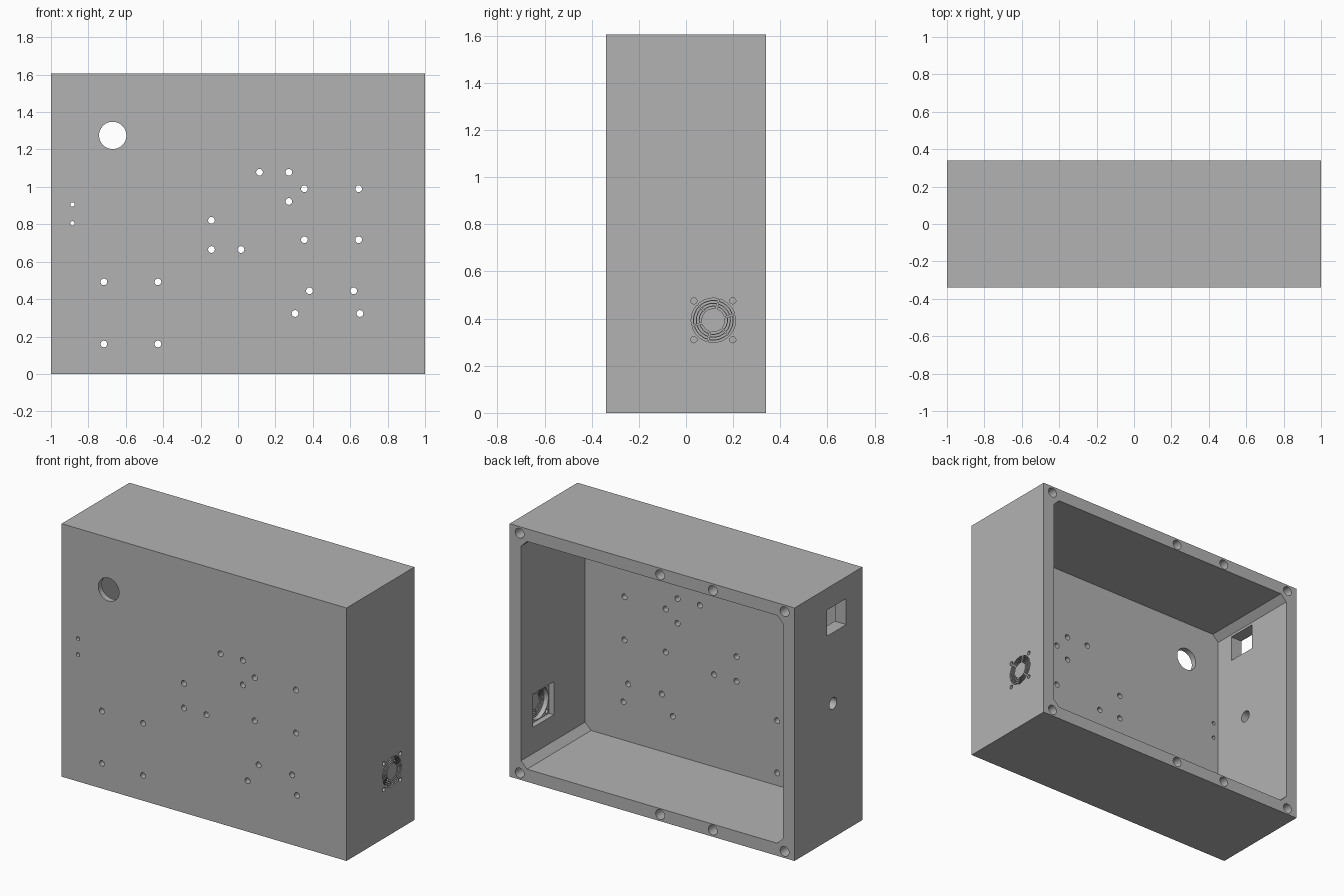
import bpy
import bmesh
from math import cos, sin, pi, radians

old = bpy.data.objects.get("Cube")
if old:
    bpy.data.objects.remove(old, do_unlink=True)

W, D, H = 1.0, 0.34, 1.605     # half width, half depth, height
WALL, FRONT, CHAMFER = 0.08, 0.037, 0.042

grey = bpy.data.materials.new("plain_grey")
grey.use_nodes = True
colour = (0.45, 0.45, 0.45, 1)
grey.diffuse_color = colour
grey.node_tree.nodes["Principled BSDF"].inputs["Base Color"].default_value = colour


def circle(u, v, r, n=32):
    return [(u + r * cos(2 * pi * i / n), v + r * sin(2 * pi * i / n)) for i in range(n)]


def rect(u0, u1, v0, v1):
    return [(u0, v0), (u1, v0), (u1, v1), (u0, v1)]


def ring_sector(u, v, r0, r1, a0, a1, n=8):
    angles = [a0 + (a1 - a0) * i / n for i in range(n + 1)]
    arc = [(r1, a) for a in angles] + [(r0, a) for a in reversed(angles)]
    return [(u + r * cos(a), v + r * sin(a)) for r, a in arc]


def prism(profile, axis, start, end):
    """Describe a profile swept along x (profile is y, z) or y (profile is x, z)."""
    place = (lambda u, v, t: (t, u, v)) if axis == "x" else (lambda u, v, t: (u, t, v))
    return [[place(u, v, t) for u, v in profile] for t in (start, end)]


def make_object(name, prisms):
    bm = bmesh.new()
    for ends in prisms:
        a, b = [[bm.verts.new(p) for p in ring] for ring in ends]
        bm.faces.new(a)
        bm.faces.new(list(reversed(b)))
        for i in range(len(a)):
            j = (i + 1) % len(a)
            bm.faces.new((a[j], a[i], b[i], b[j]))
    bmesh.ops.recalc_face_normals(bm, faces=bm.faces)
    mesh = bpy.data.meshes.new(name)
    bm.to_mesh(mesh)
    bm.free()
    mesh.materials.append(grey)
    obj = bpy.data.objects.new(name, mesh)
    bpy.context.collection.objects.link(obj)
    return obj


def cut(target, prisms):
    cutter = make_object("cutter", prisms)
    cutter.hide_render = True
    mod = target.modifiers.new("cut", "BOOLEAN")
    mod.operation, mod.solver, mod.object = "DIFFERENCE", "EXACT", cutter
    bpy.context.view_layer.update()
    deps = bpy.context.evaluated_depsgraph_get()
    result = bpy.data.meshes.new_from_object(target.evaluated_get(deps))
    target.modifiers.clear()
    target.data = result
    bpy.data.objects.remove(cutter, do_unlink=True)


# Solid block hollowed from the back, with chamfered inner corners
case = make_object("enclosure", [prism(rect(-W, W, 0, H), "y", -D, D)])
x, lo, hi, c = W - WALL, WALL, H - WALL, CHAMFER
cavity = [(-x + c, lo), (x - c, lo), (x, lo + c), (x, hi - c),
          (x - c, hi), (-x + c, hi), (-x, hi - c), (-x, lo + c)]
cut(case, [prism(cavity, "y", -D + FRONT, D + 0.1)])

# Mounting holes through the front wall
mounts = [(0.115, 1.078), (0.272, 1.078), (0.272, 0.922),
          (-0.142, 0.821), (-0.142, 0.665), (0.016, 0.665),
          (0.382, 0.444), (0.618, 0.444), (0.305, 0.323), (0.652, 0.323)]
mounts += [(u, v) for u in (0.355, 0.645) for v in (0.717, 0.99)]
mounts += [(u, v) for u in (-0.717, -0.428) for v in (0.16, 0.492)]
front = [circle(u, v, 0.018, 20) for u, v in mounts]
front += [circle(-0.885, v, 0.012, 16) for v in (0.805, 0.906)]
front.append(circle(-0.67, 1.275, 0.073, 48))
holes = [prism(p, "y", -D - 0.1, -D + 0.08) for p in front]

# Cover screw holes in the back rim
holes += [prism(circle(u, v, 0.031, 24), "y", D - 0.15, D + 0.1)
          for u in (-0.93, -0.426, -0.056, 0.93) for v in (0.042, H - 0.042)]

# Socket opening and cable hole in the side wall
holes += [prism(p, "x", -W - 0.1, -W + 0.11)
          for p in (rect(-0.178, 0.015, 1.302, 1.467), circle(-0.046, 0.852, 0.037))]

# Fan pocket inside the other side wall
FY, FZ, POCKET = 0.116, 0.393, 0.105
holes.append(prism(rect(FY - POCKET, FY + POCKET, FZ - POCKET, FZ + POCKET), "x", 0.955, 0.85))
cut(case, holes)
cut(case, [prism(circle(FY, FZ, 0.1, 48), "x", 0.93, 0.985)])

# Fan grille: concentric slots between spokes, and four screw holes
grille = [prism(circle(FY + su * 0.0825, FZ + sv * 0.0825, 0.013, 20), "x", 0.93, 1.1)
          for su in (-1, 1) for sv in (-1, 1)]
for k in range(4):
    r0 = 0.05 + 0.012 * k
    r1 = r0 + 0.008
    gap = 0.004 / r0
    for s in range(6):
        a = radians(15 + 60 * s)
        grille.append(prism(ring_sector(FY, FZ, r0, r1, a + gap, a + pi / 3 - gap), "x", 0.97, 1.1))
cut(case, grille)

# Smooth hole walls, crisp edges
bpy.ops.object.select_all(action="DESELECT")
case.select_set(True)
bpy.context.view_layer.objects.active = case
bpy.ops.object.shade_smooth_by_angle(angle=radians(30))
